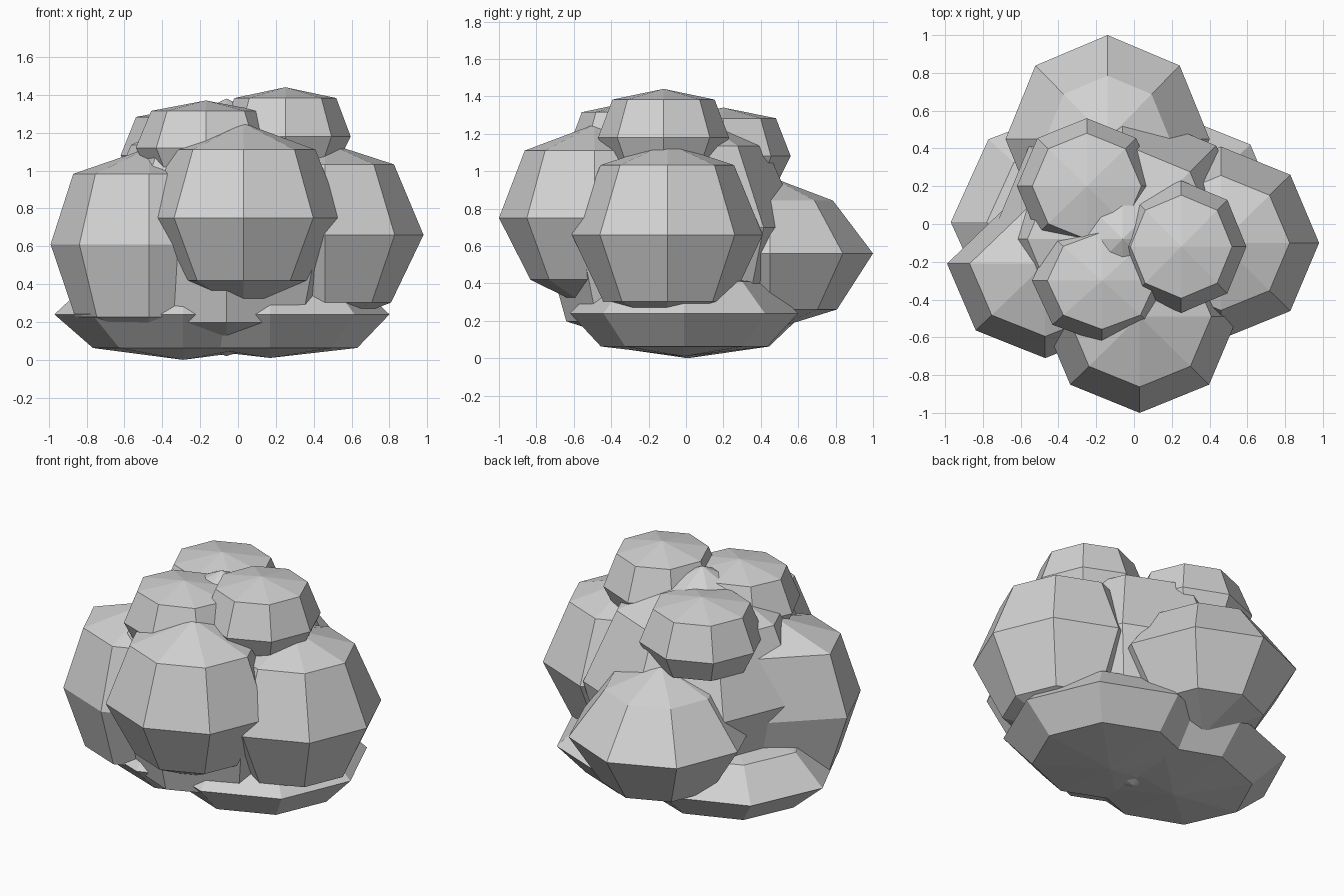
import bpy
import bmesh
from math import sin, cos, pi
from mathutils import Vector

cube = bpy.data.objects.get("Cube")
if cube:
    bpy.data.objects.remove(cube, do_unlink=True)

# Single flat stone grey
GREY = (0.65, 0.65, 0.65, 1.0)
mat = bpy.data.materials.new("stone_grey")
mat.use_nodes = True
mat.diffuse_color = GREY
mat.node_tree.nodes["Principled BSDF"].inputs["Base Color"].default_value = GREY


def lump(name, centre, radii, upper=(0.72, 0.74), lower=(0.71, 0.72), corners=range(8)):
    """Faceted ball: two poles, an equator and one ring above and below it.
    upper and lower give each ring's (width, height) as shares of the radii.
    corners lists which eighths of a turn carry a corner."""
    bm = bmesh.new()
    c, r = Vector(centre), Vector(radii)

    def point(x, y, z):
        return bm.verts.new((c.x + r.x * x, c.y + r.y * y, c.z + r.z * z))

    angles = [k * pi / 4 for k in corners]
    rings = []
    for width, height in ((lower[0], -lower[1]), (1, 0), upper):
        rings.append([point(width * cos(a), width * sin(a), height) for a in angles])
    bottom, top = point(0, 0, -1), point(0, 0, 1)
    for i in range(len(angles)):
        j = (i + 1) % len(angles)
        bm.faces.new((bottom, rings[0][j], rings[0][i]))
        bm.faces.new((top, rings[2][i], rings[2][j]))
        for a, b in zip(rings, rings[1:]):
            bm.faces.new((a[i], a[j], b[j], b[i]))
    mesh = bpy.data.meshes.new(name)
    bm.to_mesh(mesh)
    bm.free()
    mesh.materials.append(mat)
    obj = bpy.data.objects.new(name, mesh)
    bpy.context.collection.objects.link(obj)
    return obj


# Core that shows in the gaps between the lumps
lump("core", (-0.06, -0.08, 0.7), (0.7, 0.7, 0.68), (0.72, 0.64), (0.8, 0.74))

# Flat base lumps
lump("base_left", (0.17, -0.01, 0.24), (0.63, 0.61, 0.23), lower=(0.73, 0.77))
lump("base_right", (-0.29, 0.01, 0.24), (0.68, 0.62, 0.24), lower=(0.7, 0.74))

# Large lumps around the sides
lump("front_lump", (0.03, -0.49, 0.75), (0.52, 0.51, 0.5), (0.73, 0.72), (0.67, 0.66))
lump("left_lump", (0.46, -0.1, 0.66), (0.52, 0.51, 0.49), (0.7, 0.76), (0.67, 0.73))
lump("right_lump", (-0.47, -0.21, 0.61), (0.52, 0.5, 0.51), (0.77, 0.73), (0.75, 0.75),
     corners=(0, 1, 2, 4, 5, 6, 7))
lump("back_lump", (-0.14, 0.45, 0.56), (0.54, 0.55, 0.41), (0.61, 0.69), (0.65, 0.73))

# Small lumps on top
small = dict(upper=(0.78, 0.78), lower=(0.8, 0.55))
lump("top_left_lump", (0.25, -0.12, 1.18), (0.345, 0.35, 0.26), **small)
lump("top_front_lump", (-0.17, -0.3, 1.12), (0.37, 0.33, 0.25), **small)
lump("top_back_lump", (-0.25, 0.2, 1.08), (0.37, 0.36, 0.26), **small)
